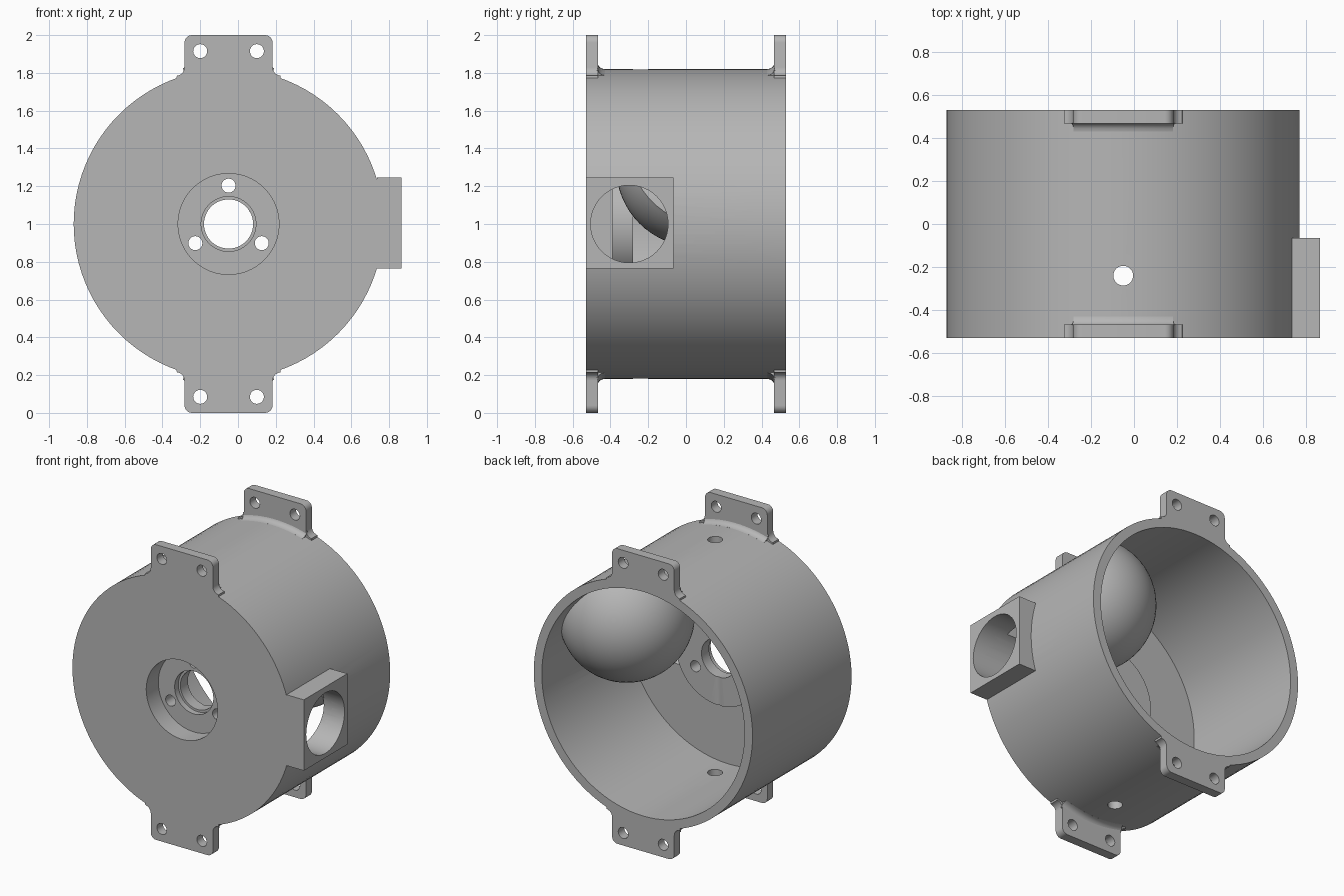
import bpy, bmesh, math
from mathutils import Matrix, Vector

if "Cube" in bpy.data.objects:
    bpy.data.objects.remove(bpy.data.objects["Cube"])

CX, CZ = -0.05, 1.0          # axis of the drum
Y0, Y1 = -0.53, 0.53         # front and back planes
R_OUT, R_IN = 0.82, 0.76

grey = bpy.data.materials.new("plain_grey")
grey.diffuse_color = (0.47, 0.47, 0.47, 1)
grey.use_nodes = True
grey.node_tree.nodes["Principled BSDF"].inputs["Base Color"].default_value = grey.diffuse_color


def finish(name, bm):
    bmesh.ops.recalc_face_normals(bm, faces=bm.faces)
    me = bpy.data.meshes.new(name)
    bm.to_mesh(me)
    bm.free()
    ob = bpy.data.objects.new(name, me)
    me.materials.append(grey)
    bpy.context.collection.objects.link(ob)
    return ob


def lathe(name, profile, a0=0.0, a1=2 * math.pi, seg=96):
    """Revolve a closed (radius, y) profile around the drum axis."""
    bm = bmesh.new()
    full = abs(a1 - a0 - 2 * math.pi) < 1e-6
    rings = []
    for i in range(seg if full else seg + 1):
        a = a0 + (a1 - a0) * i / seg
        rings.append([bm.verts.new((CX + r * math.cos(a), y, CZ + r * math.sin(a)))
                      for r, y in profile])
    n = len(profile)
    for i in range(seg):
        p, q = rings[i], rings[(i + 1) % len(rings)]
        for j in range(n):
            k = (j + 1) % n
            bm.faces.new((p[j], p[k], q[k], q[j]))
    if not full:
        bm.faces.new(rings[0])
        bm.faces.new(rings[-1])
    return finish(name, bm)


def rod(name, centre, radius, length, axis, seg=32):
    bm = bmesh.new()
    rot = Vector((0, 0, 1)).rotation_difference(Vector(axis)).to_matrix().to_4x4()
    bmesh.ops.create_cone(bm, cap_ends=True, segments=seg, radius1=radius, radius2=radius,
                          depth=length, matrix=Matrix.Translation(centre) @ rot)
    return finish(name, bm)


def box(name, lo, hi):
    bm = bmesh.new()
    bmesh.ops.create_cube(bm, size=1)
    for v in bm.verts:
        v.co = [l + (c + 0.5) * (h - l) for c, l, h in zip(v.co, lo, hi)]
    return finish(name, bm)


def boolean(ob, other, op):
    mod = ob.modifiers.new(op, 'BOOLEAN')
    mod.operation, mod.object, mod.solver = op, other, 'EXACT'
    bpy.context.view_layer.objects.active = ob
    bpy.ops.object.modifier_apply(modifier=mod.name)
    bpy.data.objects.remove(other, do_unlink=True)


def arc(cx, cz, r, d0, d1, n=6):
    return [(cx + r * math.cos(math.radians(d0 + (d1 - d0) * i / n)),
             cz + r * math.sin(math.radians(d0 + (d1 - d0) * i / n))) for i in range(n + 1)]


# Drum: open back, thick front plate, recessed hub with stepped centre bore
drum = lathe("drum", [
    (R_OUT, Y0), (R_OUT, Y1), (R_IN, Y1), (R_IN, -0.39), (0.32, -0.39), (0.32, -0.28),
    (0.13, -0.28), (0.13, -0.36), (0.145, -0.36), (0.145, -0.40), (0.267, -0.40), (0.267, Y0)])

# Square port block with a round bore into the drum
port = box("port_block", (0.735, Y0, 0.765), (0.865, -0.065, 1.245))
boolean(port, rod("cut", (CX, 0, CZ), 0.79, 2, (0, 1, 0), 96), 'DIFFERENCE')
boolean(port, rod("cut", (0.8, -0.30, CZ), 0.205, 1, (1, 0, 0), 48), 'DIFFERENCE')
boolean(drum, rod("cut", (0.65, -0.30, CZ), 0.205, 0.70, (1, 0, 0), 48), 'DIFFERENCE')

# Three hub screw holes and the vertical hole through top and bottom walls
for d in (90, 210, 330):
    a = math.radians(d)
    pos = (CX + 0.203 * math.cos(a), -0.35, CZ + 0.203 * math.sin(a))
    boolean(drum, rod("cut", pos, 0.037, 0.5, (0, 1, 0)), 'DIFFERENCE')
boolean(drum, rod("cut", (CX, -0.24, CZ), 0.046, 2.2, (0, 0, 1)), 'DIFFERENCE')

# Rounded bulge on the inner wall, trimmed to the drum
bm = bmesh.new()
bmesh.ops.create_uvsphere(bm, u_segments=64, v_segments=32, radius=0.42,
                          matrix=Matrix.Translation((0.41, 0.05, 1.30)))
bulge = finish("inner_bulge", bm)
boolean(bulge, rod("cut", (CX, 0, CZ), 0.77, 1.04, (0, 1, 0), 96), 'INTERSECT')

# Mounting tabs: half outline mirrored, two holes each, concave fillet behind
half = ([(0.275, 0.765)] + arc(0.278, 0.83, 0.045, 265, 180)
        + arc(0.193, 0.96, 0.04, 0, 90))
outline = half + [(-x, z) for x, z in reversed(half)]
fillet = [(0.79, 0.0), (0.86, 0.0)] + [(0.86 - 0.04 * math.sin(t) , 0.04 - 0.04 * math.cos(t))
                                       for t in (0.4, 0.8, 1.2, math.pi / 2)] + [(0.79, 0.04)]
parts = [drum, port, bulge]
for end, y_face, inward in (("front", Y0, 1), ("back", Y1, -1)):
    for side, s in (("top", 1), ("bottom", -1)):
        bm = bmesh.new()
        f = bm.faces.new([bm.verts.new((CX + x, y_face, CZ + s * z)) for x, z in outline])
        ext = bmesh.ops.extrude_face_region(bm, geom=[f])
        for v in ext["geom"]:
            if isinstance(v, bmesh.types.BMVert):
                v.co.y += 0.064 * inward
        tab = finish(f"{end}_{side}_tab", bm)
        for hx in (-0.15, 0.15):
            boolean(tab, rod("cut", (CX + hx, y_face, CZ + s * 0.915), 0.037, 0.4, (0, 1, 0)),
                    'DIFFERENCE')
        prof = [(r, y_face + inward * (0.06 + y)) for r, y in fillet]
        mid = s * math.pi / 2
        web = lathe(f"{end}_{side}_fillet", prof, mid - 0.285, mid + 0.285, 16)
        parts += [tab, web]

# Smooth the round surfaces, keep the edges crisp
for ob in parts:
    bpy.ops.object.select_all(action='DESELECT')
    ob.select_set(True)
    bpy.context.view_layer.objects.active = ob
    bpy.ops.object.shade_smooth_by_angle(angle=math.radians(30))
